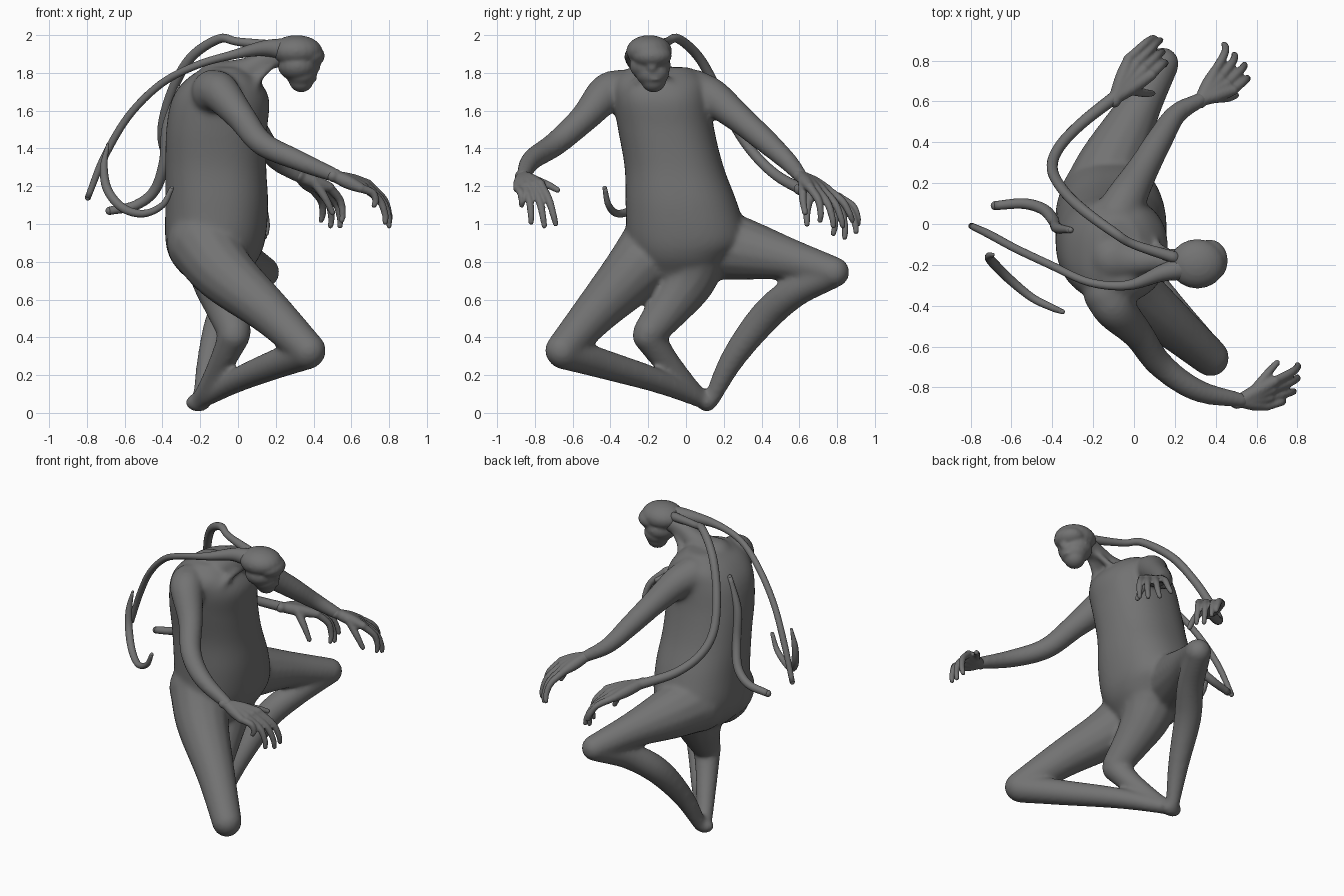
import bpy, bmesh, math
from mathutils import Vector, Matrix

grey = bpy.data.materials.new("dark_grey")
grey.diffuse_color = (0.17, 0.17, 0.17, 1)


def spline(pts, steps=6):
    # Catmull-Rom through points of any dimension
    p = [Vector(q) for q in pts]
    p = [p[0] * 2 - p[1]] + p + [p[-1] * 2 - p[-2]]
    out = []
    for i in range(1, len(p) - 2):
        a, b, c, d = p[i - 1:i + 3]
        for s in range(steps):
            t = s / steps
            out.append(0.5 * (2 * b + (c - a) * t + (2 * a - 5 * b + 4 * c - d) * t * t
                              + (3 * b - a - 3 * c + d) * t ** 3))
    return out + [p[-2]]


def skin(bm, rings):
    vs = [[bm.verts.new(v) for v in r] for r in rings]
    n = len(vs[0])
    for a, b in zip(vs, vs[1:]):
        for i in range(n):
            bm.faces.new((a[i], a[(i + 1) % n], b[(i + 1) % n], b[i]))
    bm.faces.new(vs[0][::-1])
    bm.faces.new(vs[-1])


def ball(bm, c, r):
    r = (r, r, r) if isinstance(r, (int, float)) else r
    bmesh.ops.create_uvsphere(bm, u_segments=20, v_segments=12, radius=1,
                              matrix=Matrix.Translation(c) @ Matrix.Diagonal((*r, 1)))


def tube(bm, pts, n=14):
    # tapered tube through (x, y, z, radius) points with round ends
    path = spline(pts)
    c = [q.to_3d() for q in path]
    side, rings = None, []
    for i, q in enumerate(path):
        t = (c[min(i + 1, len(c) - 1)] - c[max(i - 1, 0)]).normalized()
        side = t.orthogonal() if side is None else side - t * side.dot(t)
        side.normalize()
        up = t.cross(side)
        rings.append([c[i] + q[3] * (side * math.cos(k * math.tau / n) + up * math.sin(k * math.tau / n))
                      for k in range(n)])
    skin(bm, rings)
    for q in (path[0], path[-1]):
        ball(bm, q.to_3d(), q[3] * 0.99)


def finish(bm, name, voxel=None, smooth=4):
    bmesh.ops.recalc_face_normals(bm, faces=bm.faces)
    me = bpy.data.meshes.new(name)
    bm.to_mesh(me)
    bm.free()
    ob = bpy.data.objects.new(name, me)
    bpy.context.collection.objects.link(ob)
    me.materials.append(grey)
    for f in me.polygons:
        f.use_smooth = True
    if voxel:
        m = ob.modifiers.new("fuse", 'REMESH')
        m.mode, m.voxel_size, m.use_smooth_shade = 'VOXEL', voxel, True
        s = ob.modifiers.new("soften", 'SMOOTH')
        s.iterations, s.factor = smooth, 0.5
    return ob


# torso: rounded sections (z, x min, x max, y min, y max)
body = bmesh.new()
sections = [(0.66, -0.2, 0.0, -0.15, 0.08), (0.74, -0.3, 0.05, -0.22, 0.18),
            (0.82, -0.36, 0.11, -0.27, 0.25), (0.92, -0.385, 0.145, -0.31, 0.32),
            (1.1, -0.385, 0.16, -0.32, 0.275), (1.3, -0.385, 0.15, -0.325, 0.2),
            (1.5, -0.38, 0.155, -0.36, 0.15), (1.66, -0.35, 0.165, -0.385, 0.13),
            (1.76, -0.28, 0.11, -0.38, 0.11), (1.83, -0.18, 0.03, -0.3, 0.02)]
rings = []
for z, x0, x1, y0, y1 in spline(sections, 5):
    ring = []
    for k in range(40):
        co, si = math.cos(k * math.tau / 40), math.sin(k * math.tau / 40)
        ring.append(((x0 + x1) / 2 + (x1 - x0) / 2 * math.copysign(abs(co) ** 0.88, co),
                     (y0 + y1) / 2 + (y1 - y0) / 2 * math.copysign(abs(si) ** 0.88, si), z))
    rings.append(ring)
skin(body, rings)

# neck and neck cords
tube(body, [(-0.1, -0.17, 1.74, 0.13), (0.05, -0.18, 1.81, 0.075), (0.15, -0.18, 1.87, 0.058), (0.26, -0.18, 1.9, 0.07)])
for y0, y1, y2 in ((-0.3, -0.24, -0.21), (-0.04, -0.11, -0.15)):
    tube(body, [(0.07, y0, 1.7, 0.03), (0.12, y1, 1.78, 0.022), (0.2, y2, 1.86, 0.02)])

# arms
tube(body, [(-0.13, -0.34, 1.7, 0.12), (-0.09, -0.42, 1.69, 0.105), (0.02, -0.54, 1.56, 0.078),
            (0.13, -0.69, 1.425, 0.066), (0.31, -0.815, 1.34, 0.056), (0.53, -0.865, 1.25, 0.038)])
tube(body, [(-0.08, 0.04, 1.7, 0.12), (-0.03, 0.14, 1.67, 0.1), (0.05, 0.28, 1.56, 0.078),
            (0.13, 0.42, 1.44, 0.066), (0.21, 0.54, 1.33, 0.052), (0.33, 0.61, 1.25, 0.038)])

# three legs meeting at a single foot
tube(body, [(-0.17, 0.12, 0.9, 0.2), (-0.1, 0.31, 0.865, 0.165), (0.02, 0.56, 0.81, 0.11), (0.14, 0.785, 0.745, 0.082)])
tube(body, [(0.13, 0.77, 0.735, 0.08), (0.03, 0.58, 0.645, 0.085), (-0.08, 0.42, 0.51, 0.085),
            (-0.15, 0.25, 0.29, 0.066), (-0.2, 0.13, 0.06, 0.042)])
tube(body, [(-0.18, -0.14, 0.9, 0.2), (-0.07, -0.28, 0.74, 0.165), (0.17, -0.48, 0.53, 0.12), (0.375, -0.655, 0.33, 0.093)])
tube(body, [(0.37, -0.65, 0.32, 0.09), (0.18, -0.41, 0.25, 0.078), (-0.02, -0.14, 0.165, 0.064), (-0.2, 0.1, 0.06, 0.042)])
tube(body, [(-0.1, 0.04, 0.84, 0.19), (-0.09, 0.0, 0.7, 0.155), (-0.06, -0.08, 0.57, 0.12), (-0.02, -0.19, 0.43, 0.09)])
tube(body, [(-0.02, -0.2, 0.41, 0.086), (-0.08, -0.11, 0.28, 0.07), (-0.16, 0.02, 0.13, 0.055), (-0.21, 0.1, 0.06, 0.046)])
ball(body, (-0.21, 0.11, 0.055), (0.07, 0.05, 0.05))
finish(body, "body", 0.013, 14)

# head: cranium, face, jaw, brow, nose, lips
head = bmesh.new()
ball(head, (0.31, -0.195, 1.915), (0.137, 0.122, 0.085))
ball(head, (0.37, -0.18, 1.89), (0.09, 0.105, 0.065))
ball(head, (0.315, -0.19, 1.84), (0.105, 0.11, 0.085))
ball(head, (0.335, -0.178, 1.8), (0.085, 0.09, 0.075))
ball(head, (0.335, -0.172, 1.765), (0.067, 0.068, 0.068))
ball(head, (0.415, -0.18, 1.845), (0.022, 0.03, 0.045))
for z in (1.787, 1.766):
    ball(head, (0.39, -0.17, z), (0.028, 0.042, 0.011))
finish(head, "head", 0.009, 6)


def hand(name, wrist, knuckle, across, tips, thumb):
    # palm, four curled fingers and a thumb
    bm = bmesh.new()
    w, k, ac = Vector(wrist), Vector(knuckle), Vector(across)
    fwd = (k - w).normalized()
    for i, tip in enumerate(tips):
        base = k + ac * (i / 1.5 - 1)
        tip = Vector(tip)
        mid = base.lerp(tip, 0.45) + fwd * 0.035 + Vector((0, 0, 0.025))
        tube(bm, [(*w.lerp(base, -0.1), 0.032), (*w.lerp(base, 0.5), 0.036), (*base, 0.026)])
        tube(bm, [(*base, 0.024), (*mid, 0.021), (*(mid.lerp(tip, 0.6) + fwd * 0.012), 0.018), (*tip, 0.015)], 10)
    a, t = w.lerp(k, 0.4) + ac * 0.6, Vector(thumb)
    tube(bm, [(*a, 0.028), (*(a.lerp(t, 0.55) + ac * 0.15), 0.021), (*t, 0.016)], 10)
    finish(bm, name, 0.008, 2)


hand("right_hand", (0.52, -0.865, 1.25), (0.67, -0.83, 1.2), (0.02, 0.06, 0.01),
     [(0.72, -0.87, 1.1), (0.78, -0.82, 1.01), (0.8, -0.75, 0.99), (0.8, -0.69, 1.0)], (0.7, -0.68, 1.18))
hand("left_hand", (0.33, 0.61, 1.25), (0.44, 0.7, 1.19), (0.045, -0.045, 0.005),
     [(0.44, 0.88, 1.02), (0.49, 0.83, 0.99), (0.54, 0.78, 0.99), (0.55, 0.71, 1.02)], (0.5, 0.63, 1.06))
hand("tendril_hand", (-0.09, 0.62, 1.18), (0.03, 0.77, 1.14), (0.055, -0.04, 0.0),
     [(0.1, 0.91, 1.0), (0.13, 0.9, 0.96), (0.14, 0.84, 0.93), (0.15, 0.78, 0.95)], (0.09, 0.64, 1.0))

# long tendrils from the head and back
tendrils = {
    "arm_tendril": [(0.22, -0.17, 1.94, 0.03), (0.0, -0.1, 1.965, 0.022), (-0.1, -0.04, 1.98, 0.024),
                    (-0.25, 0.07, 1.88, 0.026), (-0.35, 0.17, 1.7, 0.026), (-0.4, 0.27, 1.5, 0.027),
                    (-0.37, 0.37, 1.36, 0.027), (-0.26, 0.49, 1.25, 0.028), (-0.07, 0.64, 1.17, 0.032)],
    "head_tendril": [(0.27, -0.21, 1.92, 0.065), (0.14, -0.24, 1.93, 0.042), (-0.03, -0.3, 1.895, 0.024),
                     (-0.22, -0.285, 1.84, 0.02), (-0.41, -0.2, 1.74, 0.02), (-0.58, -0.12, 1.57, 0.02),
                     (-0.71, -0.05, 1.35, 0.02), (-0.795, -0.01, 1.14, 0.016)],
    "back_tendril": [(-0.31, -0.03, 1.72, 0.014), (-0.375, -0.02, 1.52, 0.026), (-0.39, 0.01, 1.33, 0.028),
                     (-0.44, 0.07, 1.18, 0.028), (-0.54, 0.1, 1.1, 0.026), (-0.68, 0.09, 1.07, 0.022)],
    "loose_tendril": [(-0.69, -0.15, 1.42, 0.008), (-0.71, -0.16, 1.3, 0.02), (-0.69, -0.19, 1.18, 0.024),
                      (-0.61, -0.27, 1.085, 0.023), (-0.5, -0.36, 1.055, 0.02), (-0.4, -0.41, 1.1, 0.017),
                      (-0.35, -0.43, 1.19, 0.012)],
}
for name, pts in tendrils.items():
    bm = bmesh.new()
    tube(bm, pts, 16)
    finish(bm, name)
